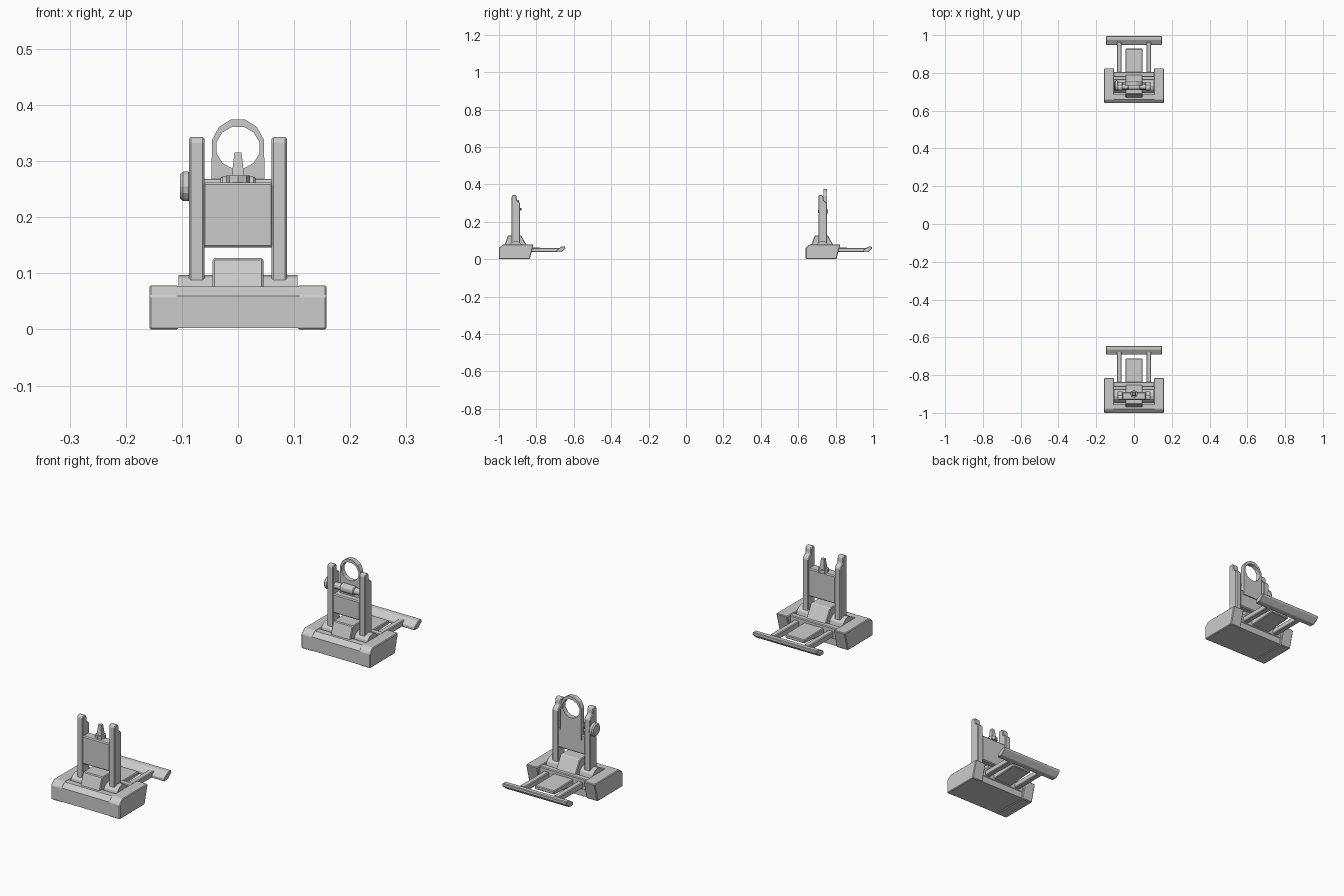
import bpy, bmesh, math
from mathutils import Matrix

if "Cube" in bpy.data.objects:
    bpy.data.objects.remove(bpy.data.objects["Cube"])


def finish(name, bm, bevel):
    bmesh.ops.recalc_face_normals(bm, faces=bm.faces)
    me = bpy.data.meshes.new(name)
    bm.to_mesh(me)
    bm.free()
    ob = bpy.data.objects.new(name, me)
    bpy.context.collection.objects.link(ob)
    if bevel:
        m = ob.modifiers.new("edge_bevel", 'BEVEL')
        m.width, m.segments, m.limit_method = bevel, 1, 'ANGLE'
    return ob


def side_profile(name, pts, x0, x1, dy, bevel=0.003):
    """Extrude a (y, z) outline along x."""
    bm = bmesh.new()
    f = bm.faces.new([bm.verts.new((x0, y + dy, z)) for y, z in pts])
    r = bmesh.ops.extrude_face_region(bm, geom=[f])
    bmesh.ops.translate(bm, vec=(x1 - x0, 0, 0),
                        verts=[v for v in r['geom'] if isinstance(v, bmesh.types.BMVert)])
    return finish(name, bm, bevel)


def box(name, x0, x1, y0, y1, z0, z1, dy, bevel=0.003):
    return side_profile(name, [(y0, z0), (y1, z0), (y1, z1), (y0, z1)], x0, x1, dy, bevel)


def cone(name, r1, r2, depth, loc, axis='Z', sides=12, bevel=0.0, turn=0.0):
    bm = bmesh.new()
    m = Matrix.Translation(loc)
    if axis == 'X':
        m = m @ Matrix.Rotation(math.pi / 2, 4, 'Y')
    m = m @ Matrix.Rotation(turn, 4, 'Z')
    bmesh.ops.create_cone(bm, cap_ends=True, segments=sides, radius1=r1, radius2=r2,
                          depth=depth, matrix=m)
    return finish(name, bm, bevel)


def sight_body(tag, dy, panel_top):
    # clamp base: front wall, two side arms and a sunken floor
    base = [(-1, 0.003), (-1, 0.06), (-0.98, 0.077)]
    side_profile(tag + "_base_front", base + [(-0.955, 0.077), (-0.955, 0.003)],
                 -0.11, 0.11, dy, 0)
    box(tag + "_base_floor", -0.11, 0.11, -0.957, -0.838, 0.003, 0.04, dy, 0)
    box(tag + "_base_crossbar", -0.11, 0.11, -0.862, -0.836, 0.03, 0.075, dy)
    cone(tag + "_hinge_shaft", 0.035, 0.035, 0.212, (0, -0.91 + dy, 0.062), 'X', 12)
    for s, side in ((-1, "left"), (1, "right")):
        side_profile(f"{tag}_base_arm_{side}", [(-1, 0), (-1, 0.06), (-0.98, 0.078),
                     (-0.815, 0.078), (-0.836, 0)], s * 0.106, s * 0.158, dy)
        # upright post with stepped rear tip
        side_profile(f"{tag}_post_{side}", [(-0.932, 0.04), (-0.932, 0.335), (-0.926, 0.343),
                     (-0.912, 0.343), (-0.906, 0.335), (-0.904, 0.315), (-0.887, 0.3),
                     (-0.887, 0.04)], s * 0.06, s * 0.087, dy)
        # latch rods
        box(f"{tag}_latch_rod_{side}", s * 0.066, s * 0.09, -0.85, -0.675, 0.037, 0.061, dy)
    # hump with rearward tongue
    side_profile(tag + "_hump", [(-0.975, 0.06), (-0.952, 0.127), (-0.882, 0.127),
                 (-0.845, 0.062), (-0.712, 0.06), (-0.712, 0.045), (-0.95, 0.03)],
                 -0.045, 0.045, dy)
    # latch handle
    side_profile(tag + "_latch_handle", [(-0.692, 0.037), (-0.692, 0.05), (-0.665, 0.067),
                 (-0.646, 0.067), (-0.645, 0.057), (-0.668, 0.037)], -0.147, 0.147, dy, 0.002)
    # web between the posts
    box(tag + "_panel", -0.063, 0.063, -0.931, -0.89, 0.146, panel_top, dy, 0.004)


sight_body("front_sight", 0, 0.262)
sight_body("rear_sight", 1.64, 0.225)

# front aiming pin on its collar
cone("pin_collar", 0.021, 0.021, 0.014, (0, -0.9, 0.267), sides=8)
cone("aiming_pin", 0.018, 0.009, 0.056, (0, -0.9, 0.287), sides=4, turn=math.pi / 4)

# rear adjustment barrel and knob
ky, kz = 0.732, 0.255
cone("adjuster_shaft", 0.013, 0.013, 0.16, (0, ky - 0.006, kz), 'X', 12)
cone("adjuster_barrel", 0.018, 0.018, 0.062, (0, ky - 0.006, kz), 'X', 12, 0.003)
cone("adjuster_knob", 0.027, 0.027, 0.02, (-0.093, ky, kz), 'X', 14, 0.005)

# rear aperture: arched plate with a round hole, built as matching loops
n, cz, y0, y1 = 12, 0.324, 0.734, 0.754
outer, inner = [], []
for i in range(n):
    a = 2 * math.pi * (i + 0.5) / n
    c, s = math.cos(a), math.sin(a)
    inner.append((0.0395 * c, cz + 0.0385 * s))
    if s > -0.1:
        outer.append((0.048 * c, cz + 0.052 * s))
    else:
        k = 0.047 / max(abs(c), abs(s))
        z = 0.205 if abs(s) > 0.5 else 0.29
        outer.append((math.copysign(0.047, c) if abs(c) > 0.5 else k * c, z))
bm = bmesh.new()
loops = [[bm.verts.new((x, y, z)) for x, z in pts]
         for pts, y in ((outer, y0), (outer, y1), (inner, y1), (inner, y0))]
for k in range(4):
    a, b = loops[k], loops[(k + 1) % 4]
    for i in range(n):
        j = (i + 1) % n
        bm.faces.new((a[i], a[j], b[j], b[i]))
finish("aperture_ring", bm, 0)
